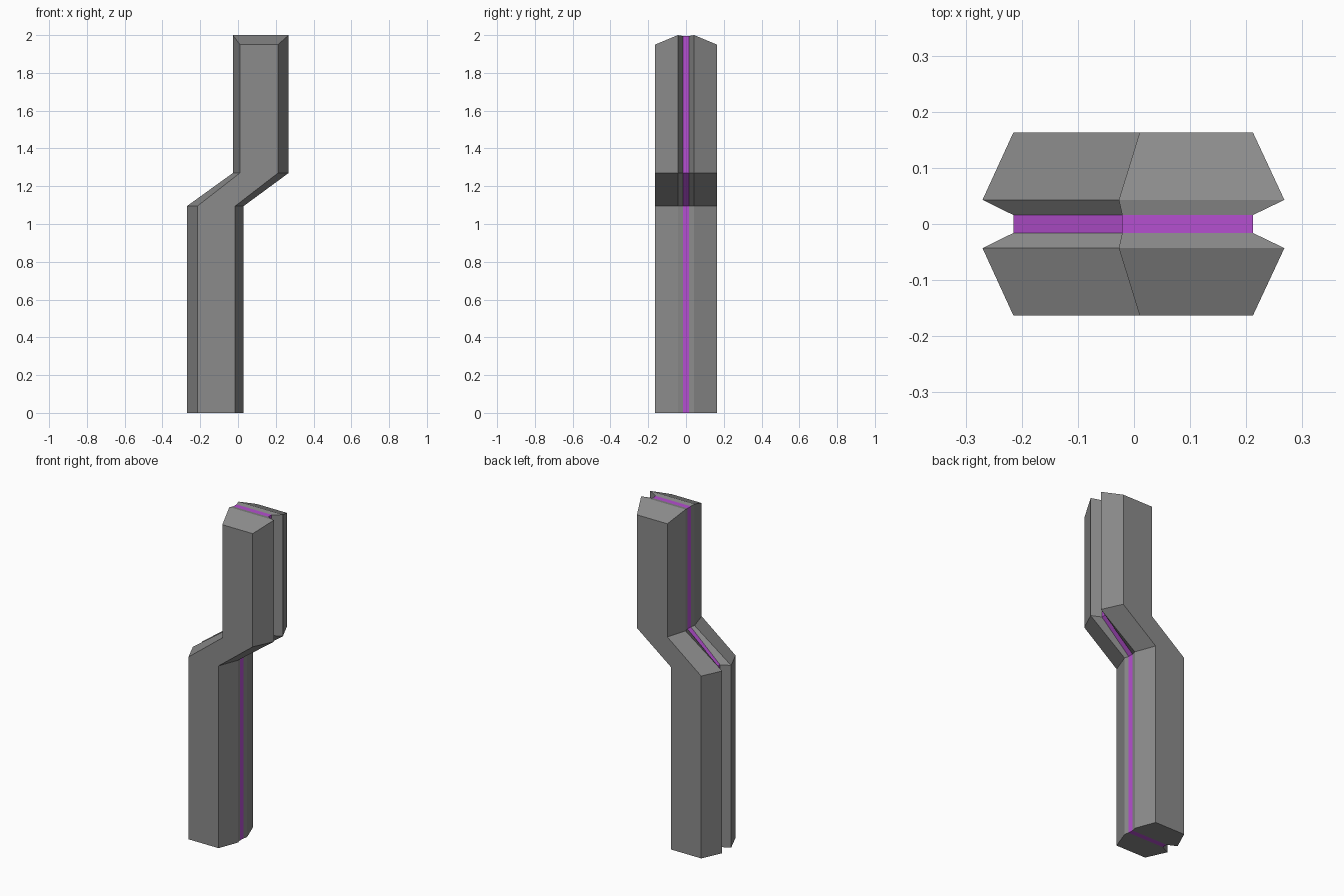
import bpy, bmesh

if "Cube" in bpy.data.objects:
    bpy.data.objects.remove(bpy.data.objects["Cube"])


def material(name, rgb):
    m = bpy.data.materials.new(name)
    m.diffuse_color = (*rgb, 1)
    m.use_nodes = True
    m.node_tree.nodes["Principled BSDF"].inputs["Base Color"].default_value = m.diffuse_color
    return m


grey = material("grey metal", (0.26, 0.26, 0.26))
purple = material("purple glow", (0.46, 0.08, 0.63))

# Strip borders across the depth, front to back
ys = [-0.163, -0.043, -0.016, 0.016, 0.043, 0.163]
# Each x profile lists: flat face edge, ridge, groove
low_left, low_right = (-0.215, -0.27, -0.215), (-0.015, 0.03, 0.024)
up_left, up_right = (0.01, -0.027, -0.021), (0.212, 0.268, 0.212)
flat, bottom = (1.095,) * 3, (0, 0, 0)
bend, top = (1.27,) * 3, (1.95, 2.0, 1.995)

# Side outline of the post, walked around the front view (x profile, z profile)
outline = [(low_right, bottom), (low_right, flat), (up_right, bend), (up_right, top),
           (up_left, top), (up_left, bend), (low_left, flat), (low_left, bottom)]
order = [0, 1, 2, 2, 1, 0]

bm = bmesh.new()
rings = [[bm.verts.new((x[k], y, z[k])) for x, z in outline] for y, k in zip(ys, order)]
n = len(outline)

# Outer shell, with the middle strip purple
for j in range(5):
    for i in range(n):
        a, b = rings[j], rings[j + 1]
        f = bm.faces.new((a[i], a[(i + 1) % n], b[(i + 1) % n], b[i]))
        f.material_index = 1 if j == 2 else 0

# Front and back faces, one quad per section
for ring in (rings[0], rings[-1]):
    for i in range(3):
        bm.faces.new((ring[i], ring[i + 1], ring[6 - i], ring[7 - i]))

bmesh.ops.recalc_face_normals(bm, faces=bm.faces)
mesh = bpy.data.meshes.new("bent_post")
bm.to_mesh(mesh)
bm.free()
mesh.materials.append(grey)
mesh.materials.append(purple)
post = bpy.data.objects.new("bent_post", mesh)
bpy.context.collection.objects.link(post)
